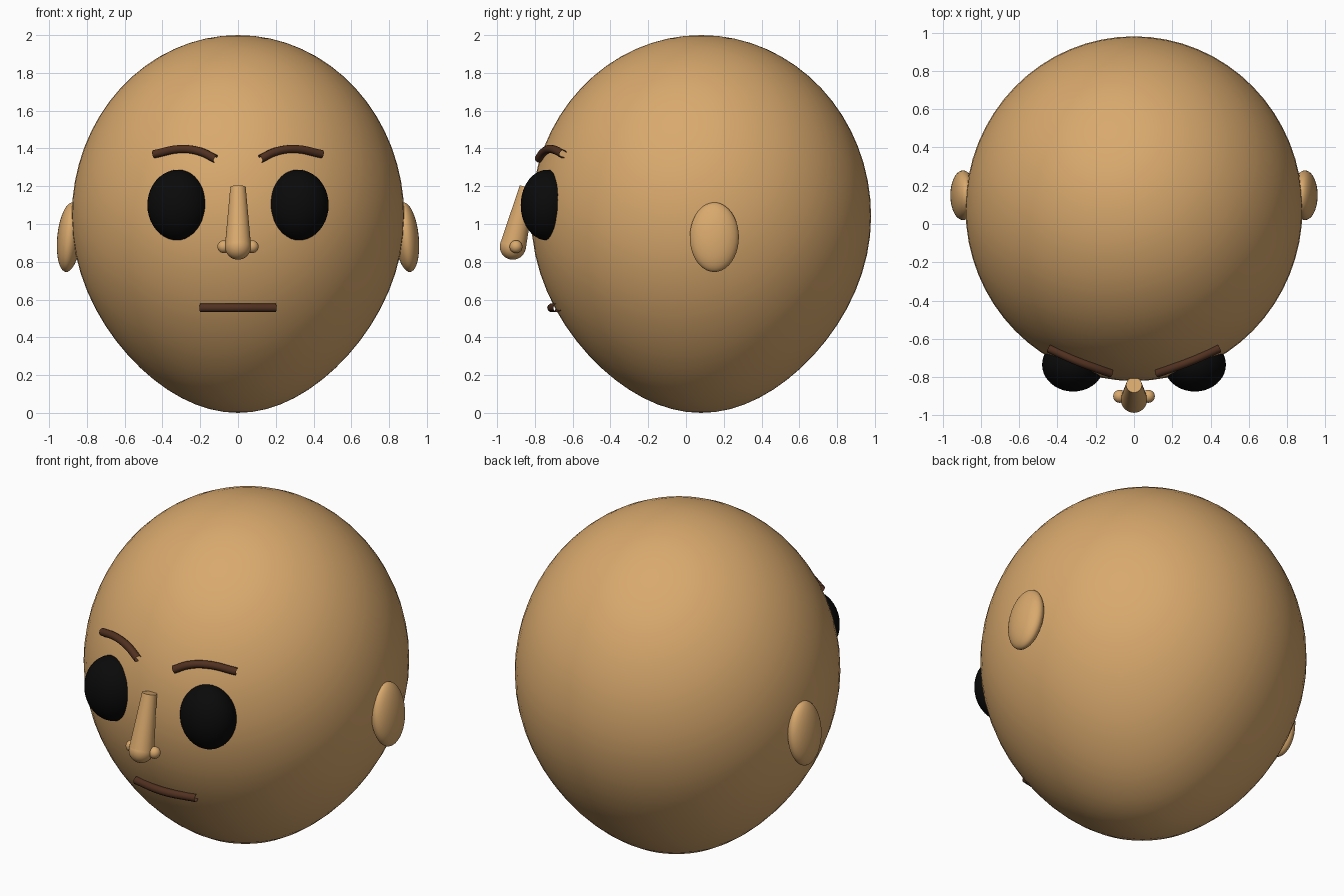
import bpy
from mathutils import Vector

if "Cube" in bpy.data.objects:
    bpy.data.objects.remove(bpy.data.objects["Cube"], do_unlink=True)


def make_material(name, color):
    mat = bpy.data.materials.new(name)
    mat.use_nodes = True
    mat.diffuse_color = (*color, 1)
    bsdf = next(n for n in mat.node_tree.nodes if n.type == "BSDF_PRINCIPLED")
    bsdf.inputs["Base Color"].default_value = (*color, 1)
    return mat


skin = make_material("tan skin", (0.69, 0.395, 0.153))
brown = make_material("dark brown", (0.08, 0.03, 0.014))
black = make_material("black", (0.003, 0.003, 0.003))


def ellipsoid(name, center, radii, mat, tilt=0.0, segments=40):
    bpy.ops.mesh.primitive_uv_sphere_add(
        segments=segments, ring_count=segments // 2, location=center, rotation=(0, tilt, 0))
    obj = bpy.context.object
    obj.name = name
    obj.scale = radii
    obj.data.materials.append(mat)
    bpy.ops.object.shade_smooth()
    return obj


def tube(name, points, radius):
    """Open-ended round tube through a few points."""
    curve = bpy.data.curves.new(name, "CURVE")
    curve.dimensions = "3D"
    curve.bevel_depth = radius
    curve.bevel_resolution = 3
    curve.resolution_u = 8
    spline = curve.splines.new("BEZIER")
    spline.bezier_points.add(len(points) - 1)
    for bp, co in zip(spline.bezier_points, points):
        bp.co = co
        bp.handle_left_type = bp.handle_right_type = "AUTO"
    curve.materials.append(brown)
    obj = bpy.data.objects.new(name, curve)
    bpy.context.collection.objects.link(obj)
    return obj


# Egg-shaped head: rounder crown, tapered chin
head = ellipsoid("head", (0, 0.08, 1.04), (1, 1, 1), skin, segments=64)
head.scale = (1, 1, 1)
for v in head.data.vertices:
    z = v.co.z
    taper = 1 - 0.13 * z * z if z < 0 else 1
    v.co = (v.co.x * 0.88 * taper, v.co.y * 0.9 * taper, z * (1.04 if z < 0 else 0.96))

# Paired features
for side, label in ((1, "left"), (-1, "right")):
    ellipsoid(label + "_ear", (side * 0.893, 0.15, 0.93), (0.064, 0.13, 0.185), skin, -side * 0.1)
    ellipsoid(label + "_eye", (side * 0.318, -0.735, 1.1), (0.162, 0.14, 0.187), black)
    ellipsoid(label + "_nostril", (side * 0.075, -0.9, 0.88), (0.034,) * 3, skin, segments=24)
    tube(label + "_eyebrow", [(side * 0.12, -0.78, 1.345), (side * 0.2, -0.752, 1.383),
                              (side * 0.3, -0.715, 1.397), (side * 0.445, -0.65, 1.37)], 0.022)

# Nose bridge: a tapered cylinder leaning forward, with a ball tip
top, tip = Vector((0, -0.84, 1.195)), Vector((0, -0.915, 0.885))
bpy.ops.mesh.primitive_cone_add(vertices=32, radius1=0.069, radius2=0.041,
                                depth=(top - tip).length, location=(top + tip) / 2)
nose = bpy.context.object
nose.name = "nose_bridge"
nose.rotation_euler = (top - tip).to_track_quat("Z", "Y").to_euler()
nose.data.materials.append(skin)
bpy.ops.object.shade_smooth_by_angle()
ellipsoid("nose_tip", (0, -0.917, 0.88), (0.069,) * 3, skin, segments=32)

# Mouth bar wrapped around the face
tube("mouth", [(-0.2, -0.68, 0.556), (0, -0.712, 0.556), (0.2, -0.68, 0.556)], 0.023)
